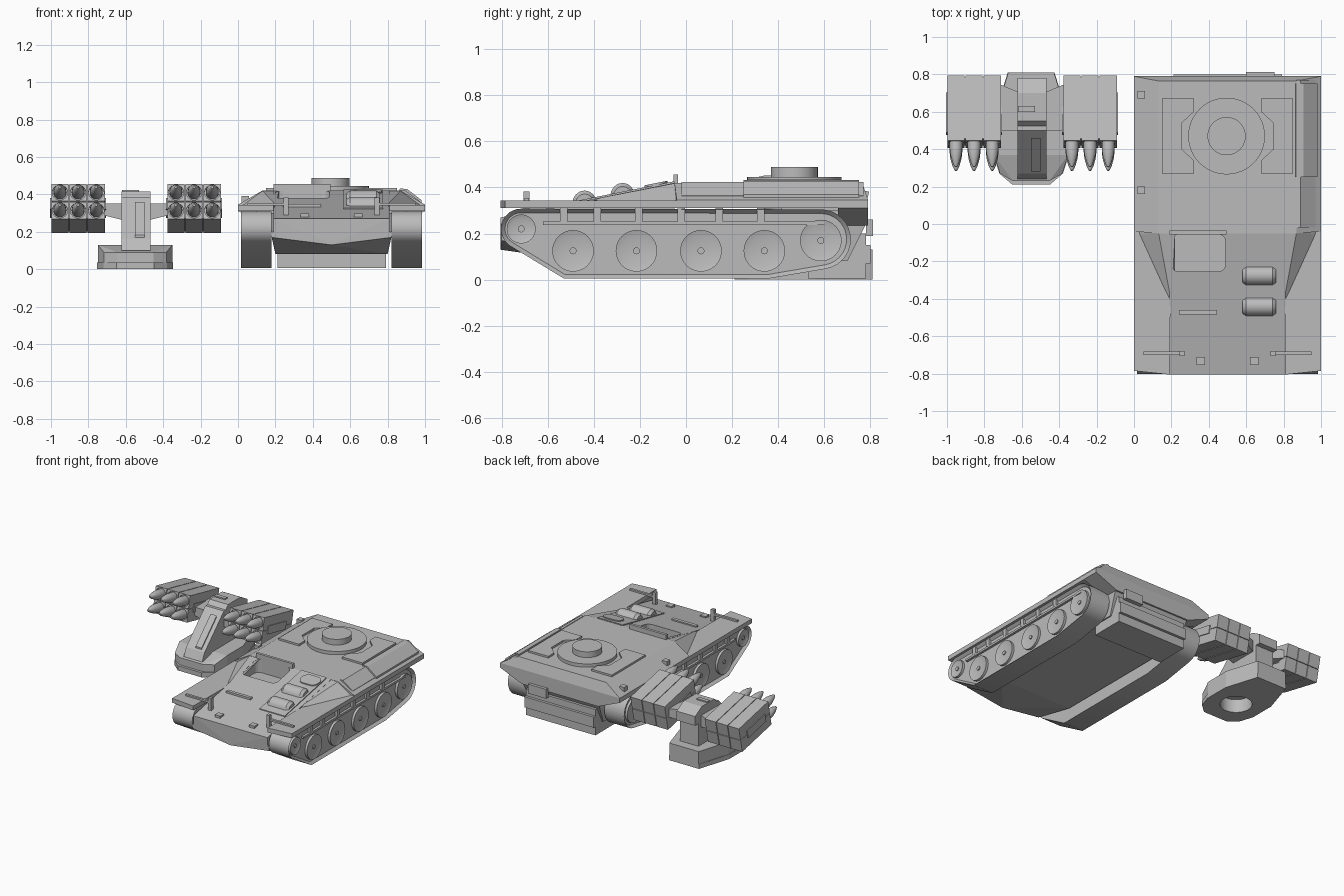
import bpy, bmesh, math
from itertools import product
from mathutils import Matrix, Vector

if "Cube" in bpy.data.objects:
    bpy.data.objects.remove(bpy.data.objects["Cube"])

GREY = (0.5, 0.5, 0.5, 1)
mat = bpy.data.materials.new("plain_grey")
mat.use_nodes = True
mat.diffuse_color = GREY
mat.node_tree.nodes["Principled BSDF"].inputs["Base Color"].default_value = GREY


def finish(name, bm, smooth=False, m=None):
    if m:
        bm.transform(m)
    bmesh.ops.recalc_face_normals(bm, faces=bm.faces)
    me = bpy.data.meshes.new(name)
    bm.to_mesh(me)
    bm.free()
    me.materials.append(mat)
    ob = bpy.data.objects.new(name, me)
    bpy.context.collection.objects.link(ob)
    if smooth:
        bpy.ops.object.select_all(action='DESELECT')
        ob.select_set(True)
        bpy.context.view_layer.objects.active = ob
        bpy.ops.object.shade_smooth_by_angle(angle=math.radians(32))
    return ob


def hull_mesh(points):
    bm = bmesh.new()
    for p in points:
        bm.verts.new(p)
    res = bmesh.ops.convex_hull(bm, input=bm.verts[:])
    loose = [v for v in bm.verts if not v.link_faces]
    bmesh.ops.delete(bm, geom=loose, context='VERTS')
    bmesh.ops.dissolve_limit(bm, angle_limit=0.02, verts=bm.verts[:], edges=bm.edges[:])
    return bm


def solid(name, points, smooth=False, m=None):
    return finish(name, hull_mesh(points), smooth, m)


def box(name, x, y, z, m=None):
    return solid(name, list(product(x, y, z)), m=m)


def sym(points, cx=0.5):
    return [(cx + s * x, y, z) for s in (-1, 1) for x, y, z in points]


def cyl_mesh(r, depth, axis='Z', segs=32):
    bm = bmesh.new()
    bmesh.ops.create_cone(bm, cap_ends=True, segments=segs, radius1=r, radius2=r, depth=depth)
    if axis == 'X':
        bm.transform(Matrix.Rotation(math.pi / 2, 4, 'Y'))
    return bm


def cyl(name, c, r, depth, axis='Z', segs=32):
    return finish(name, cyl_mesh(r, depth, axis, segs), True, Matrix.Translation(c))


def cut(ob, cutter):
    mod = ob.modifiers.new("cut", 'BOOLEAN')
    mod.operation, mod.solver, mod.object = 'DIFFERENCE', 'EXACT', cutter
    bpy.context.view_layer.objects.active = ob
    bpy.ops.object.modifier_apply(modifier=mod.name)
    bpy.data.objects.remove(cutter)


def rounded(x, y, z, r):
    return [(cx + r * math.cos(a), cy + r * math.sin(a), h)
            for cx, cy, h in product((x[0] + r, x[1] - r), (y[0] + r, y[1] - r), z)
            for a in [i * math.pi / 8 for i in range(16)]]


def slope(y):
    # Height of the sloping front deck
    return 0.42 + (y + 0.05) * 0.2


# Vehicle body
solid("lower_hull", sym([(0.32, -0.8, 0.17), (0, -0.805, 0.13), (0.32, -0.8, 0.2), (0.32, 0, 0.3),
                         (0.3, -0.45, 0.08), (0.3, 0.7, 0.08), (0.32, 0.78, 0.24), (0.32, 0.78, 0.3)]))
glacis = solid("front_deck", sym([(0.31, -0.8, 0.17), (0, -0.805, 0.135), (0.31, -0.805, 0.27),
                                  (0.31, -0.05, 0.42), (0.31, -0.05, 0.3)]))
cut(glacis, solid("hatch_cutter", rounded((0.2, 0.49), (-0.255, -0.055), (0.32, 0.6), 0.04)))
solid("rear_deck", sym([(0.5, -0.04, 0.31), (0.5, 0.79, 0.31), (0.5, -0.04, 0.345),
                        (0.5, 0.79, 0.345), (0.37, -0.05, 0.42), (0.37, 0.765, 0.42)]))
solid("rear_sponson", sym([(0.5, 0.66, 0.31), (0.5, 0.79, 0.31), (0.32, 0.66, 0.235), (0.32, 0.79, 0.235)]))
box("rear_lower_box", (0.21, 0.79), (0.53, 0.78), (0.005, 0.2))
box("rear_bumper", (0.21, 0.79), (0.7, 0.8), (0.07, 0.15))
box("rear_hatch", (0.6, 0.75), (0.78, 0.812), (0.19, 0.26))

# Left and right running gear and fenders
WHEELS = [(-0.715, 0.22, 0.063), (0.585, 0.17, 0.09)] + [(y, 0.125, 0.09) for y in (-0.49, -0.215, 0.065, 0.34)]
RIBS = (-0.53, -0.385, -0.205, -0.02, 0.145, 0.325)
for s, side in ((1, "left"), (-1, "right")):
    X = lambda d: 0.5 + s * d
    outline = [(c + r * math.cos(a), h + r * math.sin(a)) for c, h, r in ((-0.715, 0.22, 0.088), (0.585, 0.175, 0.13))
               for a in [i * math.pi / 16 for i in range(32)]]
    outline += [(-0.53, 0.005), (0.36, 0.005)]
    bm = hull_mesh([(X(d), y, z) for d in (0.32, 0.485) for y, z in outline])
    bm.normal_update()
    outer = [f for f in bm.faces if f.normal.x * s > 0.9]
    bmesh.ops.inset_individual(bm, faces=outer, thickness=0.018, depth=-0.02)
    finish(side + "_track", bm, True)
    box(side + "_return_run", (X(0.33), X(0.483)), (-0.62, 0.6), (0.237, 0.252))
    for y in RIBS:
        box(side + "_track_rib", (X(0.4), X(0.484)), (y - 0.016, y + 0.016), (0.25, 0.315))
    for y, z, r in WHEELS:
        bm = cyl_mesh(r, 0.04, 'X')
        bm.normal_update()
        cap = [f for f in bm.faces if f.normal.x * s > 0.9]
        bmesh.ops.inset_individual(bm, faces=cap, thickness=r * 0.3, depth=-0.008)
        finish(side + "_wheel", bm, True, Matrix.Translation((X(0.463), y, z)))
        cyl(side + "_wheel_hub", (X(0.47), y, z), 0.015, 0.024, 'X', 16)
    solid(side + "_fender", [(X(d), y, z) for z in (0.31, 0.343)
                             for d, y in ((0.5, -0.785), (0.31, -0.805), (0.3, 0), (0.5, 0))])
    solid(side + "_shoulder", [(X(d), y, z) for d, y, z in (
        (0.49, -0.04, 0.33), (0.37, -0.04, 0.42), (0.28, -0.04, 0.42),
        (0.3, -0.42, 0.346), (0.28, -0.42, 0.33), (0.465, -0.06, 0.345))])
    box(side + "_headlamp_bar", (X(0.25), X(0.45)), (-0.7, -0.682), (0.34, 0.355))
    box(side + "_headlamp_post", (X(0.23), X(0.256)), (-0.705, -0.68), (0.27, 0.383))
    box(side + "_bow_light", (X(0.12), X(0.165)), (-0.755, -0.71), (0.25, 0.298))
    # Raised deck plate beside the turret ring
    plate = [(0.35, 0.67), (0.18, 0.67), (0.18, 0.6), (0.245, 0.54), (0.245, 0.4),
             (0.18, 0.34), (0.18, 0.27), (0.35, 0.27)]
    bm = bmesh.new()
    face = bm.faces.new([bm.verts.new((X(d), y, 0.41)) for d, y in plate])
    up = bmesh.ops.extrude_face_region(bm, geom=[face])["geom"]
    bmesh.ops.translate(bm, vec=(0, 0, 0.024), verts=[v for v in up if isinstance(v, bmesh.types.BMVert)])
    finish(side + "_deck_plate", bm)

# Deck fittings
cyl("turret_ring", (0.495, 0.47, 0.43), 0.205, 0.03, segs=48)
cyl("turret_cap", (0.495, 0.47, 0.455), 0.102, 0.066, segs=40)
solid("side_storage_box", [(x, y, z) for y in (0.25, 0.75)
                           for x, z in ((0.86, 0.34), (0.865, 0.432), (0.905, 0.428), (0.98, 0.37), (0.98, 0.34))])
solid("side_rail", [(x, y, z) for y in (-0.02, 0.77)
                    for x, z in ((0.86, 0.36), (0.87, 0.424), (0.89, 0.424), (0.97, 0.365), (0.97, 0.34))])
for y in (0.18, 0.69):
    box("deck_lug", (0.02, 0.06), (y - 0.02, y + 0.02), (0.34, 0.39))
box("driver_visor", (0.19, 0.495), (-0.055, -0.035), (0.41, 0.456))
box("tool_strip", (0.24, 0.445), (-0.485, -0.46), (0.32, slope(-0.47) + 0.012))
solid("engine_panel", [(x, y, slope(y) + d) for x in (0.565, 0.775) for y in (-0.55, -0.05) for d in (-0.02, 0.007)])
solid("engine_port", [(x, y, slope(y) + z - 0.4) for x, y, z in
                      rounded((0.62, 0.77), (-0.18, -0.08), (0.39, 0.415), 0.045)], True)
for y in (-0.275, -0.44):
    pts = []
    for i in range(9):
        a = i * math.pi / 8
        for e, k in ((0.09, 0.75), (0.07, 1)):
            pts += [(0.67 + t * e, y - 0.054 * k * math.cos(a), slope(y) - 0.015 + 0.06 * k * math.sin(a))
                    for t in (-1, 1)]
    solid("engine_vent", pts, True)

# Launcher base, with an open ring underneath
CX = -0.55
base_plan = [(0.1, 0.21), (0.17, 0.27), (0.203, 0.37), (0.203, 0.56), (0.125, 0.72), (0.125, 0.81)]
base = solid("launcher_base", sym([(d, y, z) for d, y in base_plan for z in (0, 0.035)], CX))
cut(base, cyl("ring_cutter", (CX, 0.43, 0), 0.11, 0.2))
body = solid("launcher_base_step", sym([(d * 0.98, max(y, 0.23), z) for d, y in base_plan
                                        for z in (0.035, 0.09 if y < 0.3 else 0.13)], CX))
cut(body, cyl("ring_cutter", (CX, 0.43, 0), 0.11, 0.2))

# Launcher column and head
CC = -0.545
solid("launcher_column", sym([(0.077, 0.24, 0.1), (0.077, 0.27, 0.16), (0.077, 0.5, 0.385),
                              (0.077, 0.74, 0.385), (0.077, 0.74, 0.1)], CC))
solid("launcher_head", sym([(0.077, 0.5, 0.36), (0.077, 0.55, 0.415), (0.077, 0.7, 0.415),
                            (0.077, 0.78, 0.37), (0.077, 0.78, 0.3), (0.077, 0.55, 0.3)], CC))
solid("column_panel", [(x, y, 0.16 + (y - 0.27) * 0.978 + d) for x in (-0.55, -0.5)
                       for y in (0.28, 0.46) for d in (-0.02, 0.012)])
box("head_sight", (-0.62, -0.53), (0.6, 0.63), (0.4, 0.424))
for s, side in ((1, "left"), (-1, "right")):
    solid(side + "_launcher_arm", [(CC + s * d, y, z) for d, y, z in (
        (0.06, 0.5, 0.35), (0.06, 0.7, 0.35), (0.06, 0.5, 0.26), (0.06, 0.7, 0.26),
        (0.18, 0.5, 0.35), (0.18, 0.75, 0.35), (0.18, 0.5, 0.29), (0.18, 0.75, 0.29))])


# Rocket: revolved outline pointing forward
def rocket(name, m):
    bm = bmesh.new()
    outline = [(0, 0), (0.034, 0), (0.034, 0.05), (0.03, 0.085), (0.019, 0.125), (0.007, 0.15), (0, 0.154)]
    verts = [bm.verts.new((r, -t, 0)) for r, t in outline]
    edges = [bm.edges.new(pair) for pair in zip(verts, verts[1:])]
    bmesh.ops.spin(bm, geom=verts + edges, cent=(0, 0, 0), axis=(0, 1, 0), angle=math.tau, steps=20)
    bmesh.ops.remove_doubles(bm, verts=bm.verts[:], dist=0.0001)
    finish(name, bm, True, m)


# Two tilted pods of six tubes
for s, side in ((1, "left"), (-1, "right")):
    M = Matrix.Translation((CC + s * 0.31, 0.6, 0.325)) @ Matrix.Rotation(math.radians(-12), 4, 'X')
    box(side + "_pod_core", (-0.138, 0.138), (-0.165, 0.17), (-0.091, 0.091), M)
    box(side + "_pod_bracket", (-0.149, 0.149), (-0.12, 0.1), (-0.03, 0.03), M)
    for x, z in product((-0.097, 0, 0.097), (-0.049, 0.049)):
        tube = box(side + "_pod_tube", (x - 0.046, x + 0.046), (-0.178, 0.178), (z - 0.047, z + 0.047), M)
        bore = cyl_mesh(0.041, 0.06)
        bore.transform(Matrix.Translation((x, -0.178, z)) @ Matrix.Rotation(math.pi / 2, 4, 'X'))
        cut(tube, finish("bore_cutter", bore, False, M))
        rocket(side + "_rocket", M @ Matrix.Translation((x, -0.16, z)))
